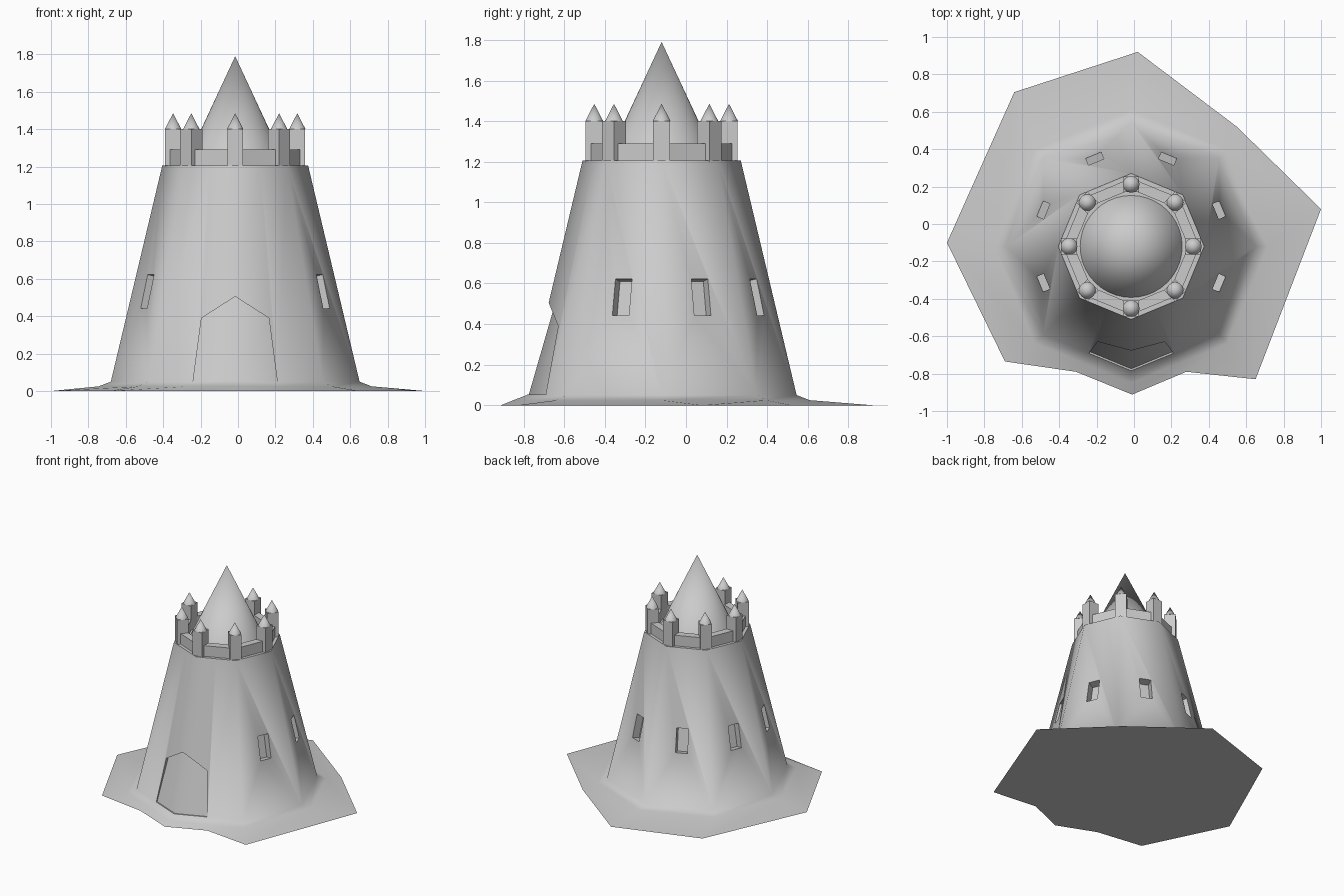
import bpy, bmesh, math
from mathutils import Vector, Matrix

if "Cube" in bpy.data.objects:
    bpy.data.objects.remove(bpy.data.objects["Cube"])

CX, CY = -0.015, -0.12
T = math.tan(math.radians(22.5))


def make(name, verts, faces):
    bm = bmesh.new()
    vs = [bm.verts.new(v) for v in verts]
    for f in faces:
        bm.faces.new([vs[i] for i in f])
    bmesh.ops.recalc_face_normals(bm, faces=bm.faces)
    me = bpy.data.meshes.new(name)
    bm.to_mesh(me)
    bm.free()
    ob = bpy.data.objects.new(name, me)
    bpy.context.collection.objects.link(ob)
    return ob


def loft(name, rings, closed=False):
    n, m = len(rings[0]), len(rings)
    verts = [v for r in rings for v in r]
    faces = []
    for k in range(m if closed else m - 1):
        a, b = k * n, ((k + 1) % m) * n
        faces += [(a + i, a + (i + 1) % n, b + (i + 1) % n, b + i) for i in range(n)]
    if not closed:
        faces += [tuple(range(n)), tuple(range((m - 1) * n, m * n))]
    return make(name, verts, faces)


def activate(ob):
    bpy.ops.object.select_all(action='DESELECT')
    ob.select_set(True)
    bpy.context.view_layer.objects.active = ob


def smooth(ob, deg):
    activate(ob)
    bpy.ops.object.shade_smooth_by_angle(angle=math.radians(deg))


def cut(ob, cutter):
    cutter.hide_render = True
    activate(ob)
    mod = ob.modifiers.new("cut", 'BOOLEAN')
    mod.operation, mod.solver, mod.object = 'DIFFERENCE', 'EXACT', cutter
    bpy.ops.object.modifier_apply(modifier=mod.name)
    bpy.data.objects.remove(cutter)


def octagon(r, z):
    return [Vector((CX + r * math.cos(i * math.pi / 4), CY + r * math.sin(i * math.pi / 4), z))
            for i in range(8)]


def radius(z):
    return 0.665 - (z - 0.05) * 0.275 / 1.155


# Octagonal ring with two extra points where the doorway path meets the front facets
def tower_ring(r, z):
    p = octagon(r, z)
    w = 0.345 * r
    left = Vector((CX - w, CY - r + w * T, z))
    right = Vector((CX + w, CY - r + w * T, z))
    return p[:6] + [left, p[6], right, p[7]]


# Tower flaring into the uneven ground
edge = [(1, .08), (.55, .52), (.02, .92), (-.64, .705), (-1, -.10), (-.69, -.735),
        (-.31, -.79), (-.01, -.912), (.28, -.79), (.65, -.83)]
tower = loft("tower", [[Vector((x, y, 0)) for x, y in edge], tower_ring(0.73, 0.025),
                       tower_ring(0.665, 0.05), tower_ring(0.39, 1.205)])

# Shallow pointed doorway following the two front facets
outline = [(-.225, .052), (-.18, .39), (0, .505), (.18, .39), (.225, .052), (0, .052)]
inner = [(CX + x, CY - radius(z) + abs(x) * T + 0.01 + 0.05 * (z - 0.05), z) for x, z in outline]
outer = [(CX + x, -1.1, z) for x, z in outline]
faces = [(i, (i + 1) % 6, (i + 1) % 6 + 6, i + 6) for i in range(6)]
faces += [(0, 1, 2, 5), (5, 2, 3, 4), (6, 7, 8, 11), (11, 8, 9, 10)]
cut(tower, make("door_cutter", inner + outer, faces))

# Slit windows on the six other facets
tilt = math.atan(0.238 * math.cos(math.pi / 8))
for k in range(8):
    if k in (5, 6):
        continue
    a = math.radians(22.5 + 45 * k)
    d = radius(0.532) * math.cos(math.pi / 8)
    bpy.ops.mesh.primitive_cube_add(size=1)
    c = bpy.context.object
    c.matrix_world = (Matrix.Translation((CX + d * math.cos(a), CY + d * math.sin(a), 0.532))
                      @ Matrix.Rotation(a, 4, 'Z') @ Matrix.Rotation(-tilt, 4, 'Y')
                      @ Matrix.Diagonal((0.12, 0.088, 0.185, 1)))
    cut(tower, c)
smooth(tower, 60)

# Parapet wall
loft("parapet", [octagon(.365, 1.2), octagon(.365, 1.29), octagon(.305, 1.29), octagon(.305, 1.2)],
     closed=True)

# Posts with pointed caps at the eight corners
for k in range(8):
    a = k * math.pi / 4
    x, y = CX + 0.332 * math.cos(a), CY + 0.332 * math.sin(a)
    bpy.ops.mesh.primitive_cube_add(size=1, location=(x, y, 1.3), rotation=(0, 0, a))
    post = bpy.context.object
    post.name = "post"
    post.scale = (0.084, 0.084, 0.2)
    bpy.ops.mesh.primitive_cone_add(vertices=24, radius1=0.044, depth=0.085, location=(x, y, 1.4425))
    cap = bpy.context.object
    cap.name = "post_cap"
    smooth(cap, 40)

# Central spire
bpy.ops.mesh.primitive_cone_add(vertices=40, radius1=0.275, depth=0.59, location=(CX, CY, 1.495))
spire = bpy.context.object
spire.name = "spire"
smooth(spire, 40)
